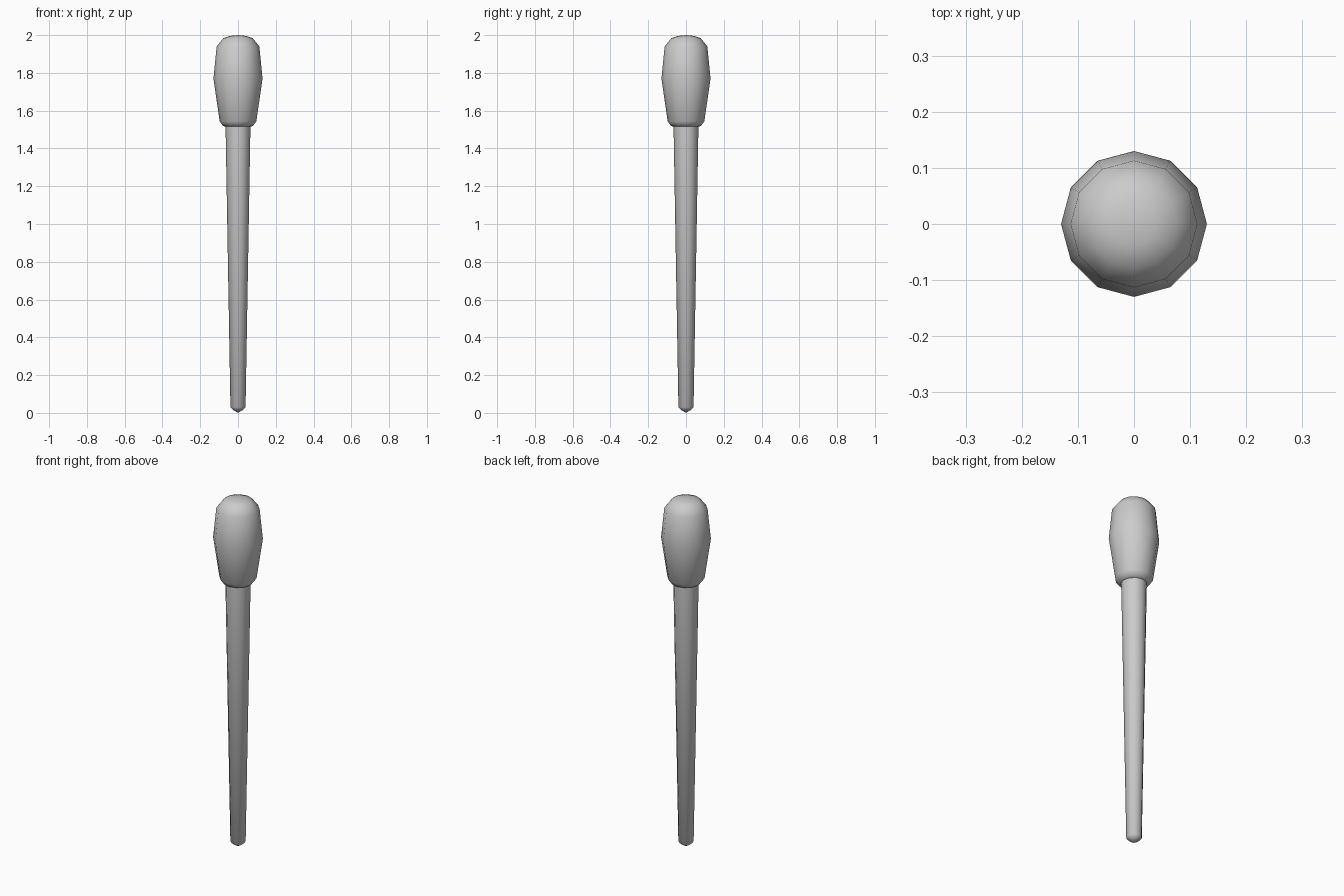
import bpy, bmesh, math

if "Cube" in bpy.data.objects:
    bpy.data.objects.remove(bpy.data.objects["Cube"])

SIDES = 12


def lathe(name, profile):
    """Spin (radius, height) points about z; radius 0 makes a pole."""
    bm = bmesh.new()
    rings = []
    for r, z in profile:
        if r == 0:
            rings.append([bm.verts.new((0, 0, z))] * SIDES)
        else:
            rings.append([bm.verts.new((r * math.cos(2 * math.pi * i / SIDES),
                                        r * math.sin(2 * math.pi * i / SIDES), z))
                          for i in range(SIDES)])
    for low, high in zip(rings, rings[1:]):
        for i in range(SIDES):
            j = (i + 1) % SIDES
            quad = [low[i], low[j], high[j], high[i]]
            bm.faces.new(list(dict.fromkeys(quad)))
    bmesh.ops.recalc_face_normals(bm, faces=bm.faces)
    mesh = bpy.data.meshes.new(name)
    bm.to_mesh(mesh)
    bm.free()
    obj = bpy.data.objects.new(name, mesh)
    bpy.context.collection.objects.link(obj)
    bpy.ops.object.select_all(action='DESELECT')
    obj.select_set(True)
    bpy.context.view_layer.objects.active = obj
    bpy.ops.object.shade_smooth_by_angle(angle=math.radians(50))
    return obj


# Tapered shaft with a blunt pointed tip
lathe("shaft", [(0, 0), (0.026, 0.016), (0.04, 0.03), (0.066, 1.52)])

# Bulging head with a rounded cap, closing onto the shaft
lathe("head", [(0.066, 1.515), (0.080, 1.52), (0.097, 1.543), (0.13, 1.77),
               (0.113, 1.94), (0.078, 1.984), (0.04, 1.996), (0, 2.0)])
